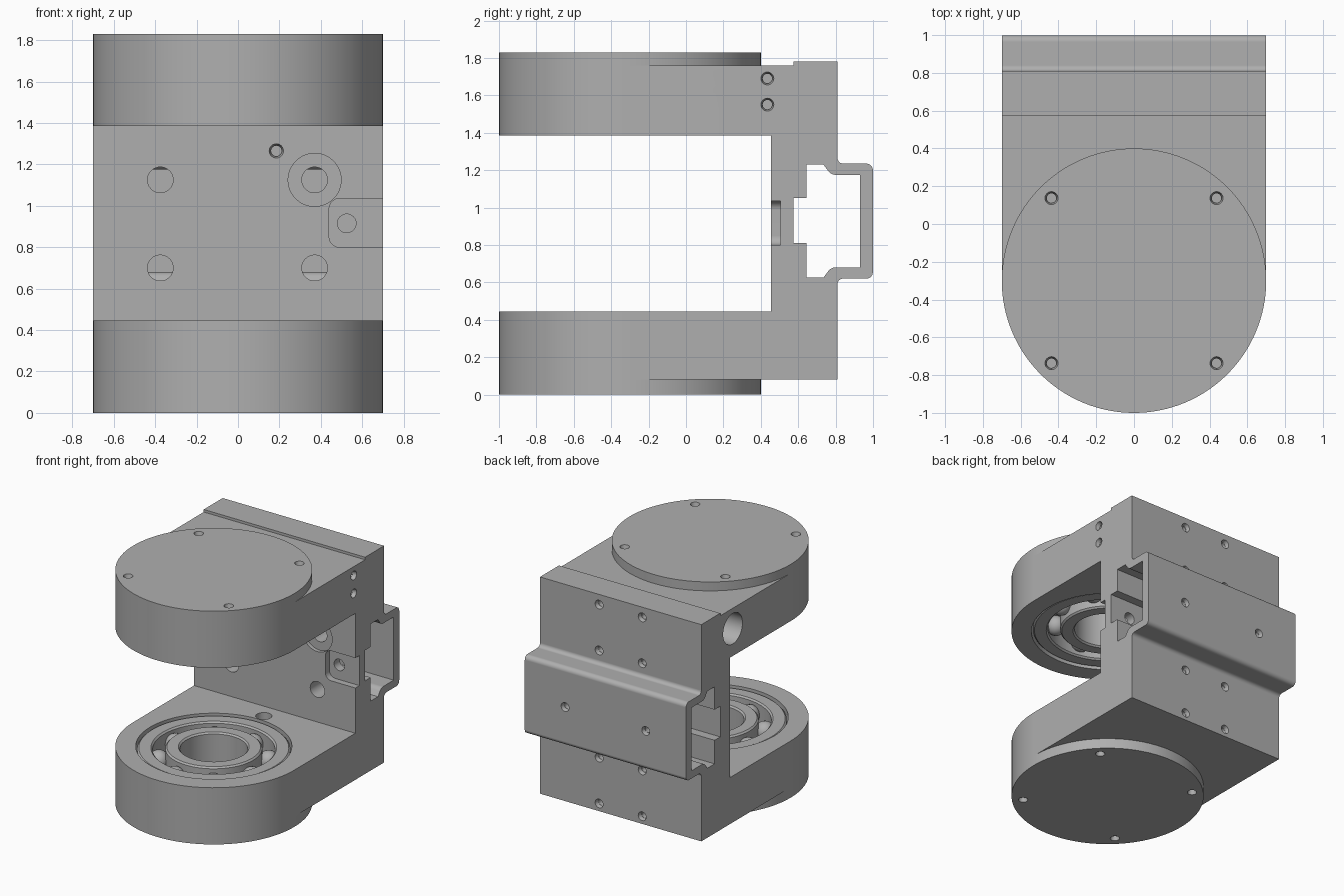
import bpy, bmesh, math
from math import pi, sin, cos
from mathutils import Matrix, Vector

if "Cube" in bpy.data.objects:
    bpy.data.objects.remove(bpy.data.objects["Cube"])

metal = bpy.data.materials.new("grey_metal")
metal.use_nodes = True
GREY = (0.43, 0.43, 0.43, 1)
metal.diffuse_color = GREY
metal.node_tree.nodes["Principled BSDF"].inputs["Base Color"].default_value = GREY

HEIGHT, R, CY = 1.83, 0.70, -0.30      # overall height, arm radius, joint axis
LOW, HIGH = 0.08, 1.76                 # outer faces of the arms
ARM = 0.445                            # inner face of the lower arm


def to_object(bm, name):
    bmesh.ops.recalc_face_normals(bm, faces=bm.faces)
    mesh = bpy.data.meshes.new(name)
    bm.to_mesh(mesh)
    bm.free()
    mesh.materials.append(metal)
    ob = bpy.data.objects.new(name, mesh)
    bpy.context.collection.objects.link(ob)
    return ob


def rounded(points, steps=8):
    """Replace corners given as (u, v, radius) by arcs."""
    out = []
    for i, p in enumerate(points):
        c = Vector(p[:2])
        if len(p) == 2:
            out.append(c)
            continue
        a = (Vector(points[i - 1][:2]) - c).normalized()
        b = (Vector(points[(i + 1) % len(points)][:2]) - c).normalized()
        half = a.angle(b) / 2
        mid = c + (a + b).normalized() * p[2] / sin(half)
        s = c + a * p[2] / math.tan(half) - mid
        e = c + b * p[2] / math.tan(half) - mid
        sweep = s.angle(e)
        for k in range(steps + 1):
            t = k / steps
            out.append(mid + (s * sin((1 - t) * sweep) + e * sin(t * sweep)) / sin(sweep))
    return out


def prism(bm, points, axis, lo, hi):
    """Extrude a 2D outline along an axis."""
    place = {"x": lambda p, d: (d, p[0], p[1]),
             "y": lambda p, d: (p[0], d, p[1]),
             "z": lambda p, d: (p[0], p[1], d)}[axis]
    face = bm.faces.new([bm.verts.new(place(p, lo)) for p in points])
    new = bmesh.ops.extrude_face_region(bm, geom=[face])["geom"]
    move = Vector(place((0, 0), hi - lo))
    bmesh.ops.translate(bm, vec=move, verts=[v for v in new if isinstance(v, bmesh.types.BMVert)])


def drill(bm, start, direction, depth, radius, tip=None, sides=32):
    """Add a cylinder cutter that enters at start along direction."""
    d = Vector(direction)
    lead = 0.01
    turn = d.to_track_quat("Z", "Y").to_matrix().to_4x4()
    mid = Vector(start) + d * (depth - lead) / 2
    bmesh.ops.create_cone(bm, cap_ends=True, segments=sides, radius1=radius,
                          radius2=radius if tip is None else tip,
                          depth=depth + lead, matrix=Matrix.Translation(mid) @ turn)


def screw_hole(bm, start, direction, depth=0.12):
    drill(bm, start, direction, 0.03, 0.037, 0.027, 24)
    drill(bm, start, direction, depth, 0.025, None, 24)


def boolean(ob, bm, operation="DIFFERENCE"):
    cutter = to_object(bm, "cutter")
    cutter.hide_render = True
    mod = ob.modifiers.new("cut", "BOOLEAN")
    mod.operation, mod.object, mod.solver, mod.use_self = operation, cutter, "EXACT", True
    bpy.context.view_layer.objects.active = ob
    bpy.ops.object.modifier_apply(modifier=mod.name)
    bpy.data.objects.remove(cutter)


def smooth(ob, weighted=True):
    bpy.ops.object.select_all(action="DESELECT")
    ob.select_set(True)
    bpy.context.view_layer.objects.active = ob
    bpy.ops.object.shade_smooth_by_angle(angle=math.radians(28))
    if weighted:
        ob.modifiers.new("normals", "WEIGHTED_NORMAL").keep_sharp = True


# Bracket side profile (y, z): two arms, back wall and bulging rear cover
profile = rounded([
    (-1.1, LOW), (0.81, LOW), (0.81, 0.62, 0.03), (0.999, 0.62, 0.035),
    (0.999, 1.235, 0.035), (0.81, 1.235, 0.03), (0.81, 1.78), (0.575, 1.78),
    (0.575, HIGH), (-1.1, HIGH), (-1.1, HEIGHT - ARM), (0.455, HEIGHT - ARM),
    (0.455, ARM), (-1.1, ARM)])
bm = bmesh.new()
prism(bm, profile, "x", -0.9, 0.9)
bracket = to_object(bm, "bracket")

# Plan outline with a half-round front
plan = [(R * cos(a), CY + R * sin(a)) for a in (pi + pi * k / 64 for k in range(65))]
bm = bmesh.new()
prism(bm, plan + [(R, 1.2), (-R, 1.2)], "z", -0.2, 2.0)
boolean(bracket, bm, "INTERSECT")

# Cable channel through the back wall
channel = rounded([
    (0.575, 0.81), (0.645, 0.81), (0.645, 0.625), (0.735, 0.625), (0.775, 0.68, 0.05),
    (0.93, 0.68), (0.93, 1.175), (0.775, 1.175, 0.05), (0.735, 1.23), (0.645, 1.23),
    (0.645, 1.05), (0.575, 1.05)])
bm = bmesh.new()
prism(bm, channel, "x", -0.9, 0.9)
boolean(bracket, bm)

# Front wall pocket and holes
bm = bmesh.new()
prism(bm, rounded([(0.44, 0.8, 0.05), (0.9, 0.8), (0.9, 1.035), (0.44, 1.035, 0.05)]),
      "y", 0.40, 0.505)
for x in (-0.375, 0.37):
    for z in (0.70, 1.125):
        drill(bm, (x, 0.455, z), (0, 1, 0), 0.25, 0.062)
drill(bm, (0.525, 0.505, 0.915), (0, 1, 0), 0.12, 0.045)
screw_hole(bm, (0.185, 0.455, 1.265), (0, 1, 0))
boolean(bracket, bm)
bm = bmesh.new()
drill(bm, (0.37, 0.455, 1.125), (0, 1, 0), 0.03, 0.128, None, 48)
boolean(bracket, bm)

# Rear screw holes, side screw holes and side bore
bm = bmesh.new()
for x in (-0.187, 0.187):
    for z in (0.14, 0.50, 1.34, 1.70):
        screw_hole(bm, (x, 0.81, z), (0, -1, 0))
for x in (-0.35, 0.35):
    screw_hole(bm, (x, 0.999, 0.925), (0, -1, 0), 0.1)
for z in (1.55, 1.69):
    screw_hole(bm, (R, 0.435, z), (-1, 0, 0), 0.15)
drill(bm, (-R, 0.42, 1.6), (1, 0, 0), 1.2, 0.12, None, 48)
boolean(bracket, bm)

# Bearing seats and cable holes on the inner arm faces
bm = bmesh.new()
for z, d in ((ARM, -1), (HEIGHT - ARM, 1)):
    drill(bm, (0, CY, z), (0, 0, d), 0.22, 0.555, None, 96)
    drill(bm, (0, CY, z), (0, 0, d), 0.40, 0.24, None, 96)
    drill(bm, (0, 0.32, z), (0, 0, d), 0.12, 0.058)
boolean(bracket, bm)
smooth(bracket)

# Round joint caps with four screw holes each
for name, lo, hi, face, d in (("bottom_cap", 0, LOW, 0, 1), ("top_cap", HIGH, HEIGHT, HEIGHT, -1)):
    bm = bmesh.new()
    drill(bm, (0, CY, lo + 0.01), (0, 0, 1), hi - lo - 0.01, R, None, 128)
    cap = to_object(bm, name)
    bm = bmesh.new()
    for x in (-0.437, 0.437):
        for y in (-0.437, 0.437):
            screw_hole(bm, (x, CY + y, face), (0, 0, d), 0.06)
    boolean(cap, bm)
    smooth(cap)


def ring(name, inner, outer, bottom, top, flip):
    """Lathe a chamfered race; flip mirrors it to the upper arm."""
    c = 0.012
    section = [(inner, bottom), (outer, bottom), (outer, top - c), (outer - c, top),
               (inner + c, top), (inner, top - c)]
    bm = bmesh.new()
    verts = [bm.verts.new((r, CY, HEIGHT - z if flip else z)) for r, z in section]
    edges = [bm.edges.new((verts[i - 1], verts[i])) for i in range(len(verts))]
    bmesh.ops.spin(bm, geom=verts + edges, cent=(0, CY, 0), axis=(0, 0, 1),
                   angle=2 * pi, steps=96)
    bmesh.ops.remove_doubles(bm, verts=bm.verts, dist=0.0005)
    smooth(to_object(bm, name))


# Ball bearings, one in each arm
for side, flip in (("lower", False), ("upper", True)):
    ring(side + "_outer_race", 0.435, 0.545, 0.22, ARM - 0.012, flip)
    ring(side + "_inner_race", 0.24, 0.345, 0.22, ARM - 0.005, flip)
    bm = bmesh.new()
    for k in range(8):
        a = 2 * pi * k / 8 + 0.6
        z = 0.335
        spot = (0.39 * cos(a), CY + 0.39 * sin(a), HEIGHT - z if flip else z)
        bmesh.ops.create_uvsphere(bm, u_segments=24, v_segments=12, radius=0.075,
                                  matrix=Matrix.Translation(spot))
    smooth(to_object(bm, side + "_balls"), False)
